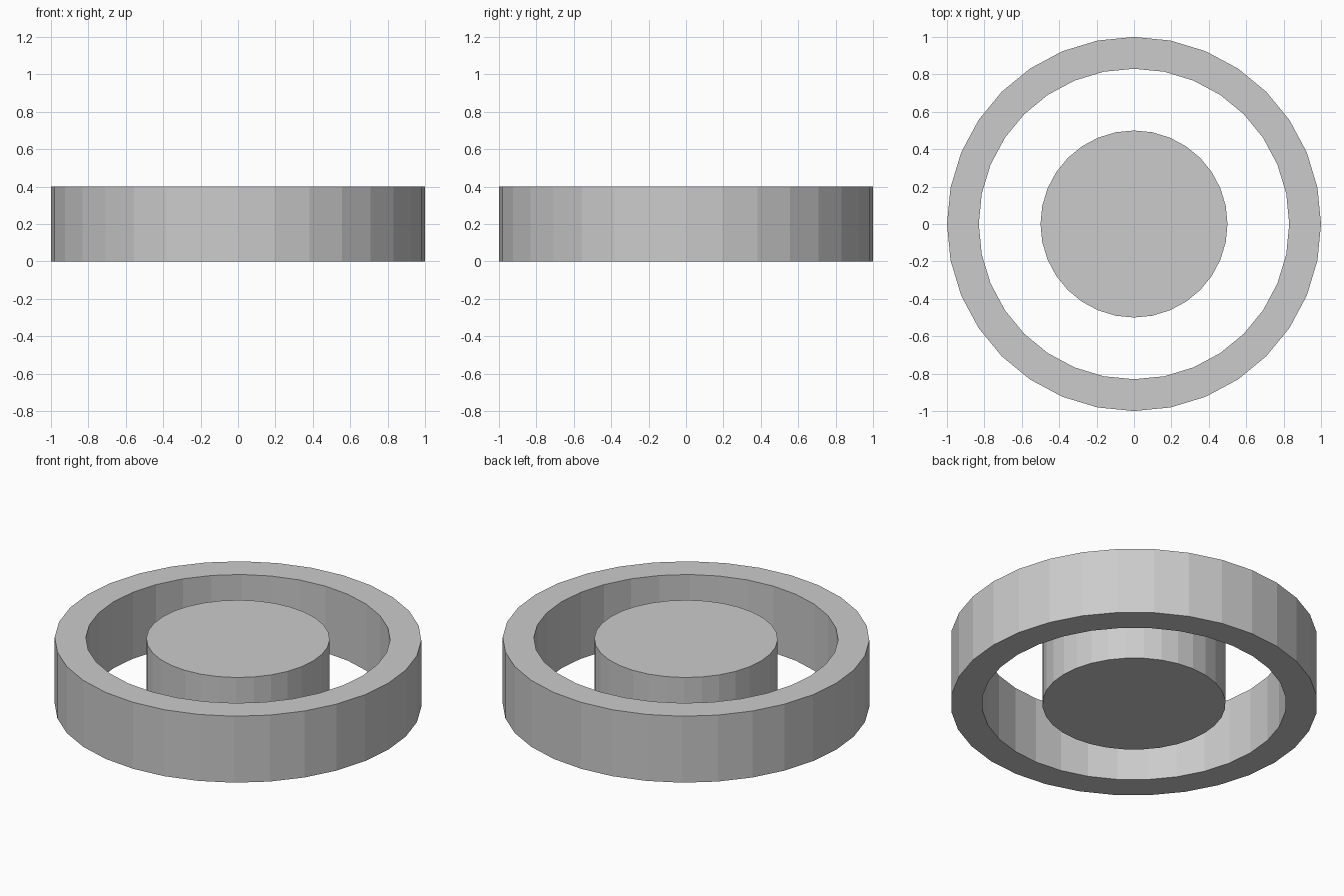
import bpy, bmesh
from math import cos, sin, tau

if "Cube" in bpy.data.objects:
    bpy.data.objects.remove(bpy.data.objects["Cube"])

SIDES = 32
HEIGHT = 0.4


def circle(bm, radius, z):
    return [bm.verts.new((radius * cos(tau * i / SIDES), radius * sin(tau * i / SIDES), z))
            for i in range(SIDES)]


def bridge(bm, a, b):
    for i in range(SIDES):
        j = (i + 1) % SIDES
        bm.faces.new((a[i], a[j], b[j], b[i]))


def finish(bm, name):
    bmesh.ops.recalc_face_normals(bm, faces=bm.faces)
    mesh = bpy.data.meshes.new(name)
    bm.to_mesh(mesh)
    bm.free()
    obj = bpy.data.objects.new(name, mesh)
    bpy.context.collection.objects.link(obj)


# Outer ring: rectangular cross-section swept around the z axis
bm = bmesh.new()
loops = [circle(bm, r, z) for r, z in ((1, 0), (1, HEIGHT), (0.83, HEIGHT), (0.83, 0))]
for k in range(4):
    bridge(bm, loops[k], loops[(k + 1) % 4])
finish(bm, "outer_ring")

# Solid centre disc, separate from the ring
bm = bmesh.new()
bottom, top = circle(bm, 0.5, 0), circle(bm, 0.5, HEIGHT)
bridge(bm, bottom, top)
bm.faces.new(bottom)
bm.faces.new(top)
finish(bm, "centre_disc")
